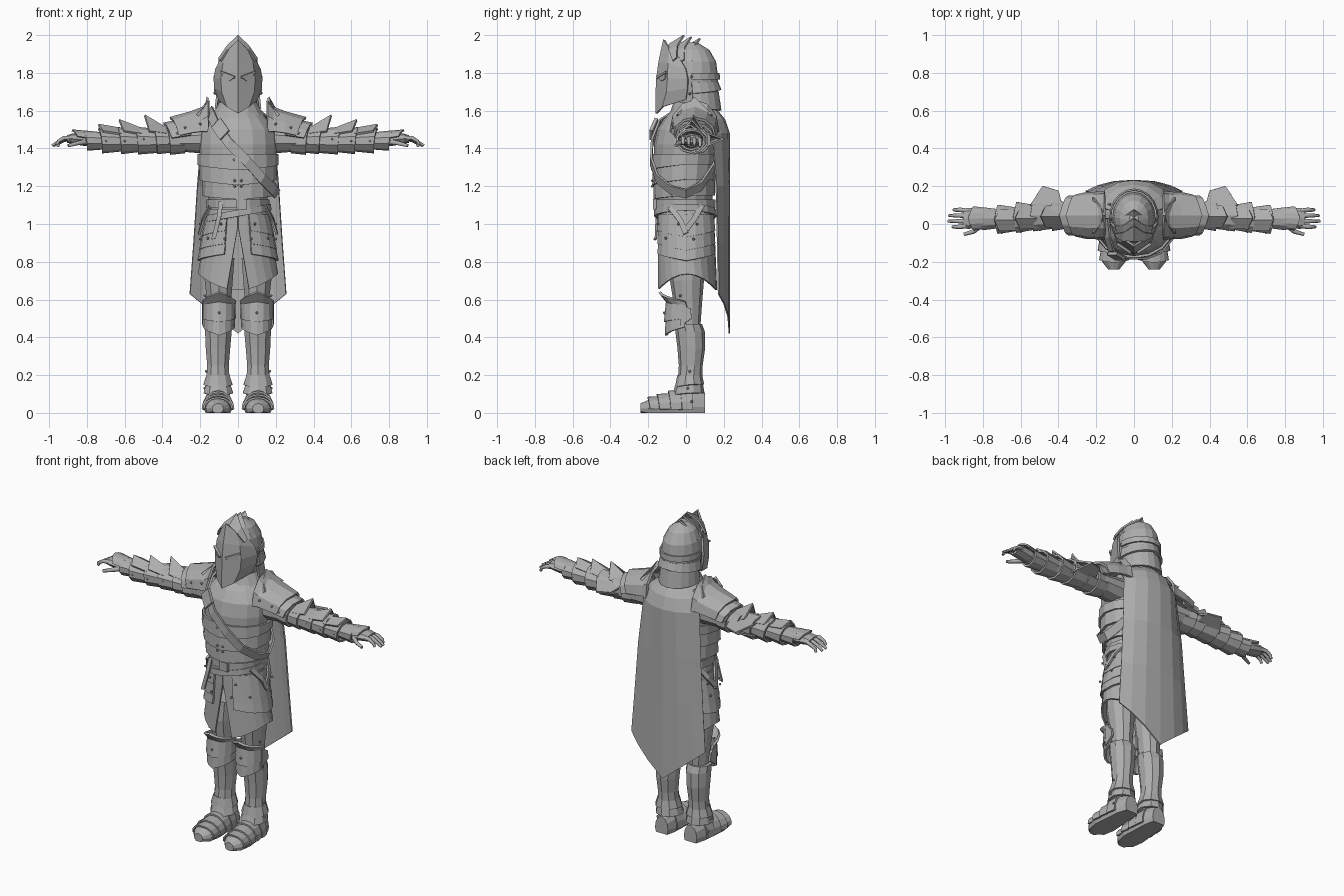
import bpy, bmesh, math
from mathutils import Vector

steel = bpy.data.materials.new("steel_grey")
steel.diffuse_color = (0.42, 0.42, 0.42, 1)


def finish(name, bm, thick=0, mirror=False):
    bmesh.ops.recalc_face_normals(bm, faces=bm.faces)
    me = bpy.data.meshes.new(name)
    bm.to_mesh(me)
    bm.free()
    ob = bpy.data.objects.new(name, me)
    bpy.context.collection.objects.link(ob)
    me.materials.append(steel)
    if mirror:
        ob.modifiers.new("mirror", 'MIRROR').use_clip = True
    if thick:
        m = ob.modifiers.new("thickness", 'SOLIDIFY')
        m.thickness, m.offset = thick, 0
    return ob


def grid(name, rows, closed=False, cap=False, thick=0, mirror=False):
    """Skin a list of point rows."""
    bm = bmesh.new()
    vs = [[bm.verts.new(p) for p in r] for r in rows]
    n = len(rows[0])
    for a, b in zip(vs, vs[1:]):
        for i in range(n if closed else n - 1):
            j = (i + 1) % n
            bm.faces.new((a[i], a[j], b[j], b[i]))
    if cap:
        bm.faces.new(vs[0])
        bm.faces.new(vs[-1])
    return finish(name, bm, thick, mirror)


def tube(name, rows, n=12, axis='z', mid=0, arc=360, thick=0, mirror=False, shape=None):
    """Rows: along-axis, centre u, centre v, radius u, radius v, [edge dip, arc]."""
    full = arc >= 360 and all(len(r) < 7 for r in rows)
    out = []
    for r in rows:
        t, u, v, ru, rv = r[:5]
        dip = r[5] if len(r) > 5 else 0
        sweep = r[6] if len(r) > 6 else arc
        ring = []
        for i in range(n if full else n + 1):
            d = math.radians(sweep * (i / n - 0.5))
            a = d + math.radians(mid)
            k = shape(d) if shape else max(0, 1 - abs(d) / min(math.radians(sweep / 2), 1.6))
            s, c, w = ru * math.sin(a), rv * math.cos(a), t + dip * k
            if axis == 'z':
                ring.append((u + s, v - c, w))
            elif axis == 'x':
                ring.append((w, u - s, v + c))
            else:
                ring.append((u + s, w, max(0, v + c)))
        out.append(ring)
    return grid(name, out, full, full and not thick, thick, mirror)


def plate(name, pts, thick=0.01, mirror=True):
    bm = bmesh.new()
    bm.faces.new([bm.verts.new(p) for p in pts])
    return finish(name, bm, thick, mirror)


def ribbon(name, pts, w, thick=0.012, mirror=False):
    w = Vector(w)
    return grid(name, [[Vector(p) - w, Vector(p) + w] for p in pts], thick=thick, mirror=mirror)


def box(name, c, s, mirror=False):
    x, y, z = (v / 2 for v in s)
    rows = [[(c[0] + i * x, c[1] + j * y, c[2] + k * z) for i, j in ((-1, -1), (1, -1), (1, 1), (-1, 1))]
            for k in (-1, 1)]
    return grid(name, rows, True, True, mirror=mirror)


def rivets(name, pts, r=0.008):
    bm = bmesh.new()
    for p in pts:
        ret = bmesh.ops.create_icosphere(bm, subdivisions=1, radius=r)
        bmesh.ops.translate(bm, verts=ret['verts'], vec=p)
    return finish(name, bm, 0, True)


# --- torso ---
tube("breastplate", [(1.10, 0, -.005, .15, .145), (1.25, 0, -.008, .18, .152), (1.32, 0, -.005, .2, .165),
     (1.42, 0, 0, .207, .17), (1.5, 0, .005, .2, .158), (1.56, 0, .02, .15, .135), (1.6, 0, .035, .11, .11)], 16)
tube("breastplate_rim", [(1.37, 0, -.003, .208, .172), (1.315, 0, -.008, .208, .17, -.03)], 16, thick=.014)
tube("belly_plate_upper", [(1.32, 0, -.005, .195, .163), (1.235, 0, -.01, .198, .162, -.03)], 16, thick=.014)
tube("belly_plate_lower", [(1.24, 0, -.008, .18, .155), (1.15, 0, -.01, .182, .156, -.02)], 16, thick=.014)
tube("gorget", [(1.53, 0, .02, .165, .14), (1.58, 0, .035, .13, .115), (1.64, 0, .04, .095, .1)], 14, thick=.014)
ribbon("chest_strap", [(-.15, .03, 1.6), (-.14, -.07, 1.575), (-.12, -.14, 1.53), (-.05, -.18, 1.43),
       (.05, -.184, 1.33), (.13, -.152, 1.24), (.19, -.08, 1.18), (.205, 0, 1.16), (.18, .08, 1.2),
       (.08, .16, 1.32), (-.06, .17, 1.46), (-.14, .1, 1.57)], (.014, 0, .022))
ribbon("strap_buckle", [(-.115, -.157, 1.535), (-.07, -.186, 1.47)], (.024, 0, .026), .018)

# --- belt and hanging straps ---
tube("belt", [(1.13, 0, -.005, .158, .153), (1.085, 0, -.005, .158, .153)], 16, thick=.016)
tube("slanted_belt", [(1.075, 0, -.003, .168, .158, .03), (1.04, 0, -.003, .17, .16, .03)], 16,
     thick=.014, shape=math.sin)
box("belt_buckle", (.02, -.163, 1.105), (.055, .025, .055))
ribbon("belt_tail", [(-.09, -.14, 1.12), (-.10, -.155, 1.04), (-.13, -.16, .92)], (.012, 0, .003))
ribbon("side_strap", [(.15, -.085, 1.09), (.185, -.03, 1.02), (.205, .0, .95)], (0, .013, .006), mirror=True)
ribbon("rear_side_strap", [(.14, .085, 1.1), (.185, .045, 1.03), (.2, .0, .97)], (0, .013, -.006), mirror=True)

# --- skirt and hip plates ---
tube("skirt", [(1.08, 0, 0, .15, .145, 0, 360), (.98, 0, 0, .168, .146, 0, 359), (.86, 0, .003, .186, .148, 0, 346),
     (.735, 0, .006, .208, .154, -.085, 328)], 22, mid=180, thick=.01, shape=lambda d: math.cos(d) ** 2)
for nm, z0, z1, r0, r1 in (("upper", 1.05, .965, .162, .188), ("middle", .985, .895, .175, .2),
                           ("lower", .9, .84, .19, .21)):
    tube("hip_plate_" + nm, [(z0, 0, 0, r0, .15), (z1, 0, .002, r1, .158, -.035)], 8, mid=90, arc=140,
         thick=.012, mirror=True)

# --- legs ---
tube("thigh", [(.82, .1, .01, .085, .09), (.7, .102, .005, .078, .09), (.58, .1, .01, .066, .075),
     (.44, .1, .015, .055, .06)], 10, mirror=True)
tube("knee_plate_upper", [(.59, .1, -.015, .085, .125, .05), (.57, .1, -.005, .08, .095, .02),
     (.5, .1, -.005, .082, .105, -.02)], 8, arc=190, thick=.014, mirror=True)
tube("knee_plate_lower", [(.52, .1, -.005, .075, .095), (.455, .1, -.005, .078, .1, -.045)], 8, arc=180,
     thick=.014, mirror=True)
plate("knee_wing", [(.182, -.03, .58), (.184, .025, .55), (.184, .03, .5), (.182, -.03, .46)], .014)
tube("greave", [(.47, .104, .015, .074, .07), (.43, .104, .022, .074, .078), (.34, .106, .028, .068, .073),
     (.25, .106, .025, .06, .063), (.19, .106, .022, .064, .064)], 10, mirror=True)
tube("ankle_upper", [(.2, .106, .02, .058, .06), (.15, .106, .018, .075, .072, -.02)], 10, thick=.012, mirror=True)
tube("ankle_lower", [(.16, .106, .018, .06, .065), (.105, .104, .012, .076, .08, -.015)], 10, thick=.012, mirror=True)

# --- boots with overlapping plates ---
tube("boot", [(.1, .1, .03, .045, .075), (.04, .102, .03, .062, .1), (-.04, .104, .03, .068, .095),
     (-.13, .106, .025, .076, .065), (-.2, .107, .022, .062, .046), (-.24, .107, .022, .03, .028)], 12, 'y', mirror=True)
for i, (y, rx, rz) in enumerate(((-.02, .076, .105), (-.08, .08, .087), (-.14, .082, .07), (-.19, .074, .055))):
    tube(f"boot_plate_{i + 1}", [(y + .055, .105, .025, rx - .008, rz + .004), (y, .106, .025, rx, rz, -.015)], 8, 'y',
         arc=190, thick=.01, mirror=True)

# --- arms ---
tube("sleeve", [(.14, .04, 1.45, .085, .08), (.3, .045, 1.445, .082, .062), (.46, .045, 1.443, .068, .06),
     (.64, .03, 1.44, .06, .055), (.8, .03, 1.44, .04, .034)], 10, 'x', mirror=True)
for i, (x0, x1, cy, r0, r1) in enumerate(((.28, .36, .045, .07, .084), (.35, .43, .045, .066, .08),
        (.43, .53, .045, .068, .082), (.52, .62, .035, .062, .08), (.61, .72, .025, .058, .075),
        (.71, .8, .028, .046, .058))):
    tube(f"arm_band_{i + 1}", [(x0, cy, 1.44, r0, r0 * .85), (x1, cy, 1.442, r1, r1 * .83, .02)], 10, 'x',
         thick=.012, mirror=True)
for i, (x, y, z) in enumerate(((.49, .04, 1.575), (.625, .03, 1.55), (.735, .02, 1.525))):
    grid(f"arm_fin_{i + 1}", [[(x - .12, y - .05, 1.475), (x - .11, y, 1.505), (x - .12, y + .05, 1.475)],
         [(x - .02, y - .055, 1.49), (x + .005, y, z), (x - .02, y + .055, 1.49)]], thick=.012, mirror=True)
plate("elbow_wing_top", [(.38, .1, 1.47), (.4, .175, 1.455), (.485, .2, 1.45), (.55, .1, 1.485)])
plate("elbow_wing_bottom", [(.38, .1, 1.42), (.4, .175, 1.455), (.485, .2, 1.45), (.55, .1, 1.41)])

# --- hands ---
tube("palm", [(.78, .03, 1.44, .04, .03), (.82, .03, 1.446, .052, .032), (.88, .03, 1.452, .056, .027),
     (.905, .03, 1.45, .05, .02)], 8, 'x', mirror=True)
tube("hand_guard", [(.79, .03, 1.45, .052, .038), (.85, .03, 1.46, .06, .036, .03)], 6, 'x', arc=170, thick=.01, mirror=True)


def finger(name, pts, r=.014):
    cu = bpy.data.curves.new(name, 'CURVE')
    cu.dimensions, cu.bevel_depth, cu.bevel_resolution, cu.use_fill_caps = '3D', r, 1, True
    sp = cu.splines.new('POLY')
    sp.points.add(len(pts) - 1)
    for i, p in enumerate(pts):
        sp.points[i].co = (*p, 1)
        sp.points[i].radius = 1 - .45 * i / (len(pts) - 1)
    ob = bpy.data.objects.new(name, cu)
    bpy.context.collection.objects.link(ob)
    cu.materials.append(steel)
    ob.modifiers.new("mirror", 'MIRROR')


for i, (y, x) in enumerate(((-.015, .96), (.015, .985), (.045, .98), (.075, .955))):
    finger(f"finger_{i + 1}", [(.87, .03 + (y - .03) * .8, 1.452), (.92, y, 1.457 - .004 * i),
                               (.95, y, 1.44 - .004 * i), (x, y, 1.42 - .004 * i)])
finger("thumb", [(.81, -.005, 1.435), (.85, -.04, 1.428), (.9, -.055, 1.415)], .016)

# --- shoulder plates ---
tube("shoulder_plate", [(.155, .045, 1.5, .125, .155), (.185, .045, 1.5, .12, .115), (.25, .045, 1.49, .118, .1),
     (.31, .045, 1.475, .105, .085, .05)], 6, 'x', arc=190, thick=.014, mirror=True)
tube("shoulder_plate_outer", [(.25, .045, 1.47, .1, .09), (.35, .045, 1.455, .098, .075, .045)], 6, 'x', arc=180,
     thick=.014, mirror=True)
plate("shoulder_fin", [(.215, -.05, 1.575), (.17, .0, 1.62), (.16, .045, 1.67), (.17, .09, 1.62), (.215, .14, 1.575)], .014)

# --- helmet ---
tube("helmet_bowl", [(1.6, 0, .05, .095, .11), (1.68, 0, .05, .105, .118), (1.78, 0, .035, .116, .135),
     (1.86, 0, .035, .104, .124), (1.92, 0, .03, .075, .095), (1.962, 0, .02, .025, .04)], 16)
tube("neck_guard_upper", [(1.75, 0, .035, .115, .13), (1.69, 0, .04, .124, .142, .02)], 10, mid=180, arc=185, thick=.012)
tube("neck_guard_lower", [(1.7, 0, .045, .108, .122), (1.61, 0, .05, .118, .132, -.01)], 10, mid=180, arc=190, thick=.012)
tube("brow_band", [(1.80, 0, .035, .118, .138), (1.765, 0, .035, .119, .14)], 10, mid=180, arc=185, thick=.01)

# ridged visor, one half mirrored
ridge = [(0, -.115, 1.975), (0, -.14, 1.86), (0, -.152, 1.77), (0, -.156, 1.68), (0, -.155, 1.585)]
cheek = [(.045, -.085, 1.925), (.075, -.092, 1.85), (.086, -.095, 1.77), (.082, -.1, 1.7), (.055, -.122, 1.62)]
edge = [(.085, -.035, 1.88), (.115, 0, 1.82), (.124, .01, 1.77), (.12, .01, 1.72), (.1, 0, 1.66)]
grid("visor", list(zip(ridge, cheek, edge)), thick=.012, mirror=True)


def on_visor(x, z, off):
    return (x, -.152 + .67 * x - off, z)


plate("eye", [on_visor(x, z, .009) for x, z in ((.025, 1.772), (.05, 1.787), (.082, 1.797), (.078, 1.768), (.045, 1.756))], .008)
plate("eye_brow", [on_visor(x, z, .008) for x, z in ((.015, 1.782), (.088, 1.81), (.088, 1.8), (.018, 1.77))], .02)

# swept crest plates
for i, (y, z) in enumerate(((-.06, 1.998), (-.02, 1.99), (.025, 1.982))):
    grid(f"crest_plate_{i + 1}", [[(0, y - .03, z - .05), (.055, y - .03, z - .08), (.092, y - .01, z - .135)],
         [(0, y + .05, z), (.055, y + .015, z - .055), (.1, y + .01, z - .12)]], thick=.01, mirror=True)

# --- cape ---
cols = [-1, -.75, -.42, 0, .42, .75, 1]
cape = []
for z, hw, yc, ys, lift in ((1.6, .12, .165, .07, 0), (1.55, .18, .205, .09, 0), (1.48, .192, .228, .14, 0),
                            (1.2, .215, .23, .16, 0), (.9, .235, .23, .167, 0), (.42, .255, .23, .172, .21)):
    cape.append([(hw * u, yc - (yc - ys) * abs(u) ** 2.5, z + lift * abs(u)) for u in cols])
grid("cape", cape, thick=.008)

# --- rivets ---
rivets("rivets", [(.018, -.178, 1.23), (.018, -.178, 1.2), (.02, -.177, 1.34), (.09, -.15, 1.0), (.16, -.108, .925),
       (.07, -.165, .92), (.2, .04, .92), (.2, -.04, 1.0), (.195, .06, 1.0), (.2, -.075, 1.53), (.28, -.065, 1.51),
       (.32, -.055, 1.48), (.5, -.03, 1.45), (.6, -.04, 1.44), (.7, -.045, 1.44), (.1, -.115, .53), (.175, -.03, .62),
       (.168, .02, .22), (.176, .01, .13), (.175, .03, .06), (.123, .03, 1.78), (.122, .02, 1.69)])
